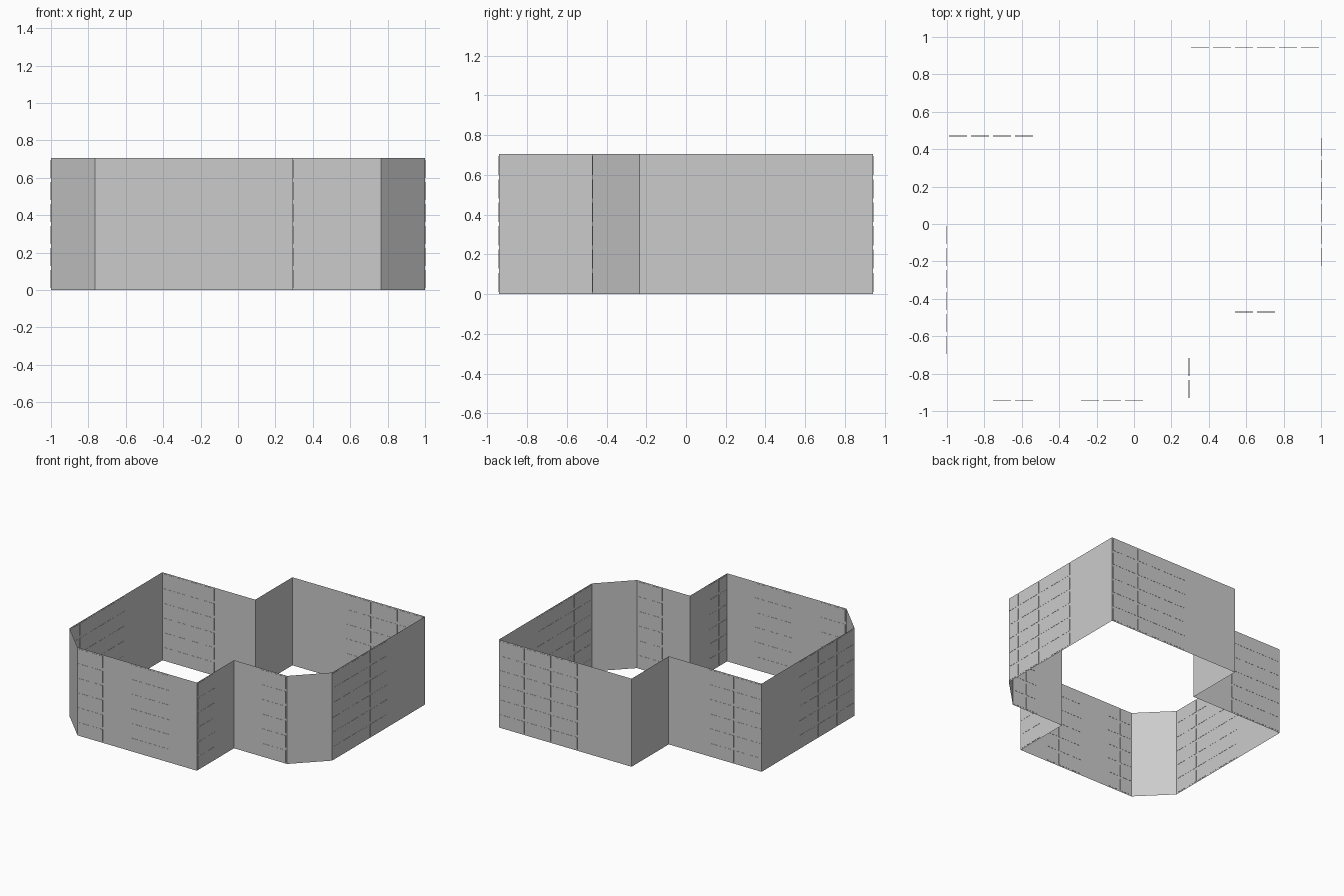
import bpy, bmesh
from mathutils import Matrix, Vector

if "Cube" in bpy.data.objects:
    bpy.data.objects.remove(bpy.data.objects["Cube"])

CELL = 2 / 17          # the plan follows a square module
ROWS = 6               # wall height in modules
PANEL = 0.82           # panel size within a module
THICK = 0.003          # panels stand barely proud of both wall faces

# Plan outline in modules, counter-clockwise from the front left
OUTLINE = [(-6.5, -8), (2.5, -8), (2.5, -4), (6.5, -4), (8.5, -2),
           (8.5, 8), (-1.5, 8), (-1.5, 4), (-8.5, 4), (-8.5, -6)]

# Panelled stretches: start point in modules, number of columns, direction
STRETCHES = [((-6.5, -8), 2, "X"), ((-2.5, -8), 3, "X"), ((2.5, -8), 2, "Y"),
             ((4.5, -4), 2, "X"), ((8.5, -2), 6, "Y"), ((2.5, 8), 6, "X"),
             ((-8.5, 4), 4, "X"), ((-8.5, -6), 6, "Y")]


def add_object(name, bm):
    mesh = bpy.data.meshes.new(name)
    bm.to_mesh(mesh)
    bm.free()
    obj = bpy.data.objects.new(name, mesh)
    bpy.context.collection.objects.link(obj)
    return obj


def build_wall(name):
    """Open, single-sheet wall raised from the closed plan outline."""
    bm = bmesh.new()
    low = [bm.verts.new((x * CELL, y * CELL, 0)) for x, y in OUTLINE]
    high = [bm.verts.new(v.co + Vector((0, 0, ROWS * CELL))) for v in low]
    for i in range(len(low)):
        j = (i + 1) % len(low)
        bm.faces.new((low[i], low[j], high[j], high[i]))
    return add_object(name, bm)


def build_panels(name):
    """Grid of thin square panels set into parts of the wall."""
    bm = bmesh.new()
    side = PANEL * CELL
    for (x, y), columns, axis in STRETCHES:
        along = Vector((1, 0, 0)) if axis == "X" else Vector((0, 1, 0))
        size = (side, THICK, side) if axis == "X" else (THICK, side, side)
        for col in range(columns):
            for row in range(ROWS):
                centre = Vector((x, y, row + 0.5)) + along * (col + 0.5)
                place = Matrix.Translation(centre * CELL) @ Matrix.Diagonal((*size, 1))
                bmesh.ops.create_cube(bm, size=1, matrix=place)
    return add_object(name, bm)


# Perimeter walls, open at top and bottom
build_wall("perimeter_wall")

# Square panels in the walls
build_panels("wall_panels")
